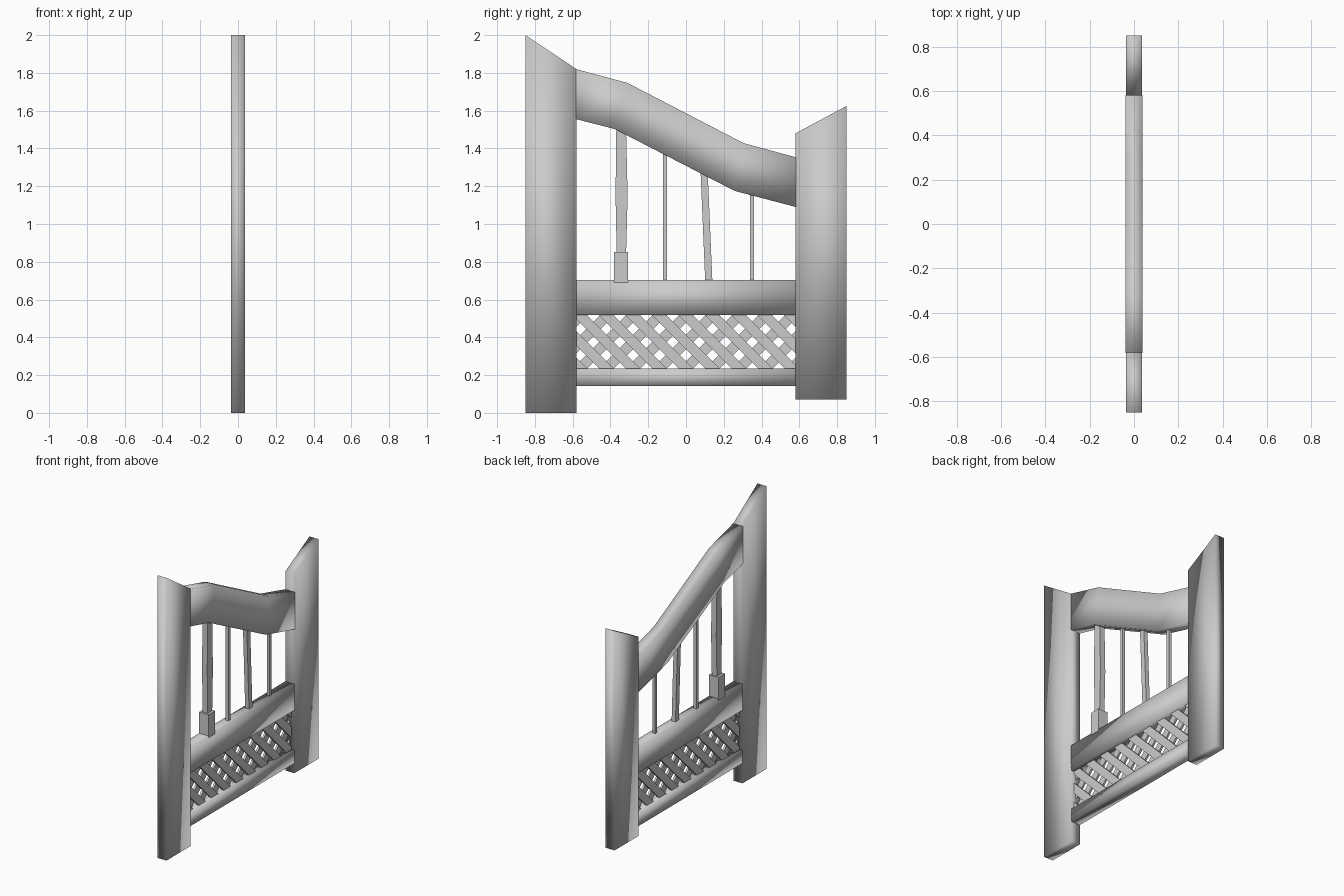
import bpy, bmesh, math

if "Cube" in bpy.data.objects:
    bpy.data.objects.remove(bpy.data.objects["Cube"])


def add_prism(bm, pts, half, x=0.0):
    """Extrude a side-view (y, z) outline across x."""
    back = [bm.verts.new((x - half, y, z)) for y, z in pts]
    front = [bm.verts.new((x + half, y, z)) for y, z in pts]
    n = len(pts)
    bm.faces.new(back)
    bm.faces.new(front[::-1])
    for i in range(n):
        j = (i + 1) % n
        bm.faces.new((back[i], front[i], front[j], back[j]))


def finish(bm, name, smooth=False):
    bmesh.ops.recalc_face_normals(bm, faces=bm.faces[:])
    for f in bm.faces:
        f.smooth = smooth
    mesh = bpy.data.meshes.new(name)
    bm.to_mesh(mesh)
    bm.free()
    obj = bpy.data.objects.new(name, mesh)
    bpy.context.collection.objects.link(obj)
    return obj


def prism(name, pts, half, smooth=True):
    bm = bmesh.new()
    add_prism(bm, pts, half)
    return finish(bm, name, smooth)


def rect(y0, y1, z0, z1):
    return [(y0, z0), (y1, z0), (y1, z1), (y0, z1)]


# Posts with slanted tops
prism("tall_post", [(-0.85, 0), (-0.58, 0), (-0.58, 1.82), (-0.85, 2.0)], 0.036)
prism("short_post", [(0.58, 0.072), (0.85, 0.072), (0.85, 1.625), (0.58, 1.48)], 0.036)

# Swept handrail, built as three bent segments
top = [(-0.582, 1.82), (-0.31, 1.747), (0.305, 1.428), (0.582, 1.353)]
low = [(-0.582, 1.555), (-0.378, 1.503), (0.258, 1.175), (0.582, 1.09)]
bm = bmesh.new()
rings = [[bm.verts.new((x, *p)) for x, p in
          ((-0.038, b), (0.038, b), (0.038, t), (-0.038, t))] for t, b in zip(top, low)]
for a, b in zip(rings, rings[1:]):
    for i in range(4):
        j = (i + 1) % 4
        bm.faces.new((a[i], a[j], b[j], b[i]))
bm.faces.new(rings[0])
bm.faces.new(rings[-1][::-1])
finish(bm, "handrail", True)

# Straight rails
prism("middle_rail", rect(-0.582, 0.582, 0.518, 0.703), 0.036)
prism("bottom_rail", rect(-0.582, 0.582, 0.142, 0.234), 0.036)

# Uneven balusters
prism("baluster_foot", rect(-0.382, -0.308, 0.69, 0.853), 0.037, False)
prism("wide_baluster", [(-0.367, 0.85), (-0.317, 0.85), (-0.309, 1.15), (-0.317, 1.49),
                        (-0.369, 1.51), (-0.373, 1.15)], 0.02, False)
prism("thin_baluster_1", rect(-0.122, -0.1, 0.69, 1.38), 0.011, False)
prism("leaning_baluster", [(0.102, 0.69), (0.14, 0.69), (0.115, 1.27), (0.077, 1.28)], 0.015, False)
prism("thin_baluster_2", rect(0.338, 0.36, 0.69, 1.16), 0.011, False)

# Lattice: two layers of diagonal slats trimmed to the opening
z0, z1, pitch, w = 0.225, 0.525, 0.14, 0.077
bm = bmesh.new()
for side in (-1, 1):
    run = side * -(z1 - z0)
    for k in range(-8, 9):
        y = k * pitch - run / 2
        add_prism(bm, [(y - w / 2, z0), (y + w / 2, z0),
                       (y + w / 2 + run, z1), (y - w / 2 + run, z1)], 0.007, side * 0.007)
for s in (-1, 1):
    cut = bmesh.ops.bisect_plane(bm, geom=bm.verts[:] + bm.edges[:] + bm.faces[:],
                                 plane_co=(0, s * 0.582, 0), plane_no=(0, s, 0), clear_outer=True)
    edges = [e for e in cut["geom_cut"] if isinstance(e, bmesh.types.BMEdge)]
    bmesh.ops.holes_fill(bm, edges=edges, sides=0)
finish(bm, "lattice")
